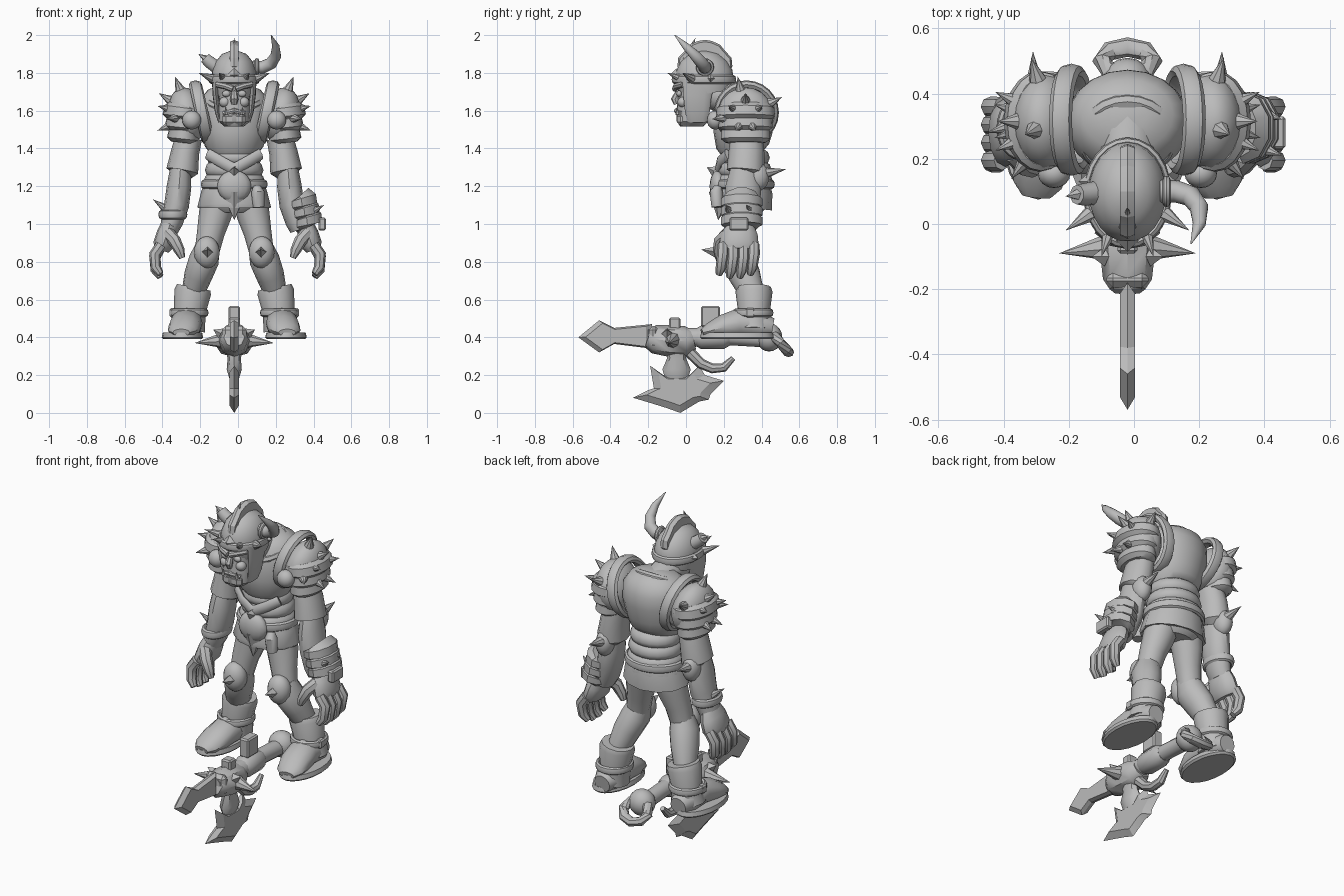
import bpy, bmesh, math
from mathutils import Vector, Matrix

cube = bpy.data.objects.get("Cube")
if cube:
    bpy.data.objects.remove(cube, do_unlink=True)

CENTRE = -0.02          # body symmetry plane
AXES = {"X": Vector((1, 0, 0)), "Y": Vector((0, 1, 0)), "Z": Vector((0, 0, 1))}

grey = bpy.data.materials.new("plain grey")
grey.use_nodes = True
grey.diffuse_color = (0.5, 0.5, 0.5, 1)
grey.node_tree.nodes["Principled BSDF"].inputs["Base Color"].default_value = (0.5, 0.5, 0.5, 1)


def finish(bm, name, mirror=False, angle=40):
    bmesh.ops.recalc_face_normals(bm, faces=bm.faces)
    mesh = bpy.data.meshes.new(name)
    bm.to_mesh(mesh)
    bm.free()
    mesh.materials.append(grey)
    obj = bpy.data.objects.new(name, mesh)
    obj.location.x = CENTRE
    bpy.context.collection.objects.link(obj)
    bpy.ops.object.select_all(action='DESELECT')
    obj.select_set(True)
    bpy.context.view_layer.objects.active = obj
    bpy.ops.object.shade_smooth_by_angle(angle=math.radians(angle))
    if mirror:
        obj.modifiers.new("Mirror", 'MIRROR').use_mirror_merge = False
    return obj


def tube(name, points, radii, mirror=False, ref="Y", sides=12, closed=False):
    """Loft along a path; a radius pair is (along ref, across ref)."""
    pts = [Vector(p) for p in points]
    count = len(pts)
    if not isinstance(radii, (list, tuple)):
        radii = [radii] * count
    bm = bmesh.new()
    rings = []
    for i, p in enumerate(pts):
        after = pts[(i + 1) % count] if closed else pts[min(i + 1, count - 1)]
        before = pts[i - 1] if closed else pts[max(i - 1, 0)]
        t = (after - before).normalized()
        u = (AXES[ref] - t * t.dot(AXES[ref])).normalized()
        v = t.cross(u)
        r = radii[i]
        ru, rv = r if isinstance(r, (list, tuple)) else (r, r)
        turns = [math.tau * k / sides for k in range(sides)]
        rings.append([bm.verts.new(p + u * ru * math.cos(a) + v * rv * math.sin(a)) for a in turns])
    for i in range(count if closed else count - 1):
        a, b = rings[i], rings[(i + 1) % count]
        for k in range(sides):
            n = (k + 1) % sides
            bm.faces.new((a[k], a[n], b[n], b[k]))
    if not closed:
        bm.faces.new(rings[0])
        bm.faces.new(rings[-1])
    return finish(bm, name, mirror)


def body(name, rows, mirror=False, x=0, sides=20):
    """Upright loft; rows are (y, z, depth radius, width radius)."""
    return tube(name, [(x, r[0], r[1]) for r in rows], [r[2:] for r in rows], mirror, sides=sides)


def hoop(name, centre, size, thick, axis="Z", tilt=0, mirror=False, steps=24):
    """Elliptical ring around an axis, with (first, second) radii."""
    pts = []
    for i in range(steps):
        a = math.tau * i / steps
        c, s = size[0] * math.cos(a), size[1] * math.sin(a)
        offset = {"X": (0, c, s), "Y": (c, 0, s), "Z": (c, s, 0)}[axis]
        turn = Matrix.Rotation(tilt, 3, "X" if axis == "Z" else "Y")
        pts.append(Vector(centre) + turn @ Vector(offset))
    return tube(name, pts, [thick] * steps, mirror, axis, 8, True)


def ball(name, centre, size, mirror=False, tilt=0):
    bm = bmesh.new()
    m = Matrix.LocRotScale(Vector(centre), Matrix.Rotation(tilt, 3, "Y"), Vector(size))
    bmesh.ops.create_uvsphere(bm, u_segments=16, v_segments=10, radius=1, matrix=m)
    return finish(bm, name, mirror)


def spike(name, base, tip, radius, mirror=False, sides=8):
    base, tip = Vector(base), Vector(tip)
    d = tip - base
    m = Matrix.Translation((base + tip) / 2) @ AXES["Z"].rotation_difference(d).to_matrix().to_4x4()
    bm = bmesh.new()
    bmesh.ops.create_cone(bm, cap_ends=True, segments=sides, radius1=radius, radius2=0,
                          depth=d.length, matrix=m)
    return finish(bm, name, mirror)


def block(name, centre, size, mirror=False, bevel=0.008):
    bm = bmesh.new()
    m = Matrix.LocRotScale(Vector(centre), None, Vector(size))
    bmesh.ops.create_cube(bm, size=1, matrix=m)
    bmesh.ops.bevel(bm, geom=bm.edges[:], offset=bevel, segments=1, affect='EDGES')
    return finish(bm, name, mirror, 20)


def blade(name, outline, centre, thick, inset=0.7):
    """Ground blade in the side plane: thick core, sharp outline."""
    bm = bmesh.new()
    edge = [bm.verts.new((0, y, z)) for y, z in outline]
    for side in (-1, 1):
        core = [bm.verts.new((side * thick / 2, centre[0] + (y - centre[0]) * inset,
                              centre[1] + (z - centre[1]) * inset)) for y, z in outline]
        for k in range(len(edge)):
            n = (k + 1) % len(edge)
            bm.faces.new((edge[k], edge[n], core[n], core[k]))
        bm.faces.new(core)
    return finish(bm, name, angle=15)


# Torso: rounded chest, layered waist, hips and skirt
body("chest", [(.31, 1.37, .11, .125), (.3, 1.41, .14, .155), (.3, 1.48, .155, .175), (.31, 1.58, .165, .19),
               (.325, 1.66, .15, .18), (.335, 1.71, .11, .14), (.335, 1.735, .05, .06)])
for i in range(3):
    z, w = 1.19 + i * .065, .16 - i * .009
    body("waist_band", [(.31, z - .01, w - .04, w - .025), (.31, z + .005, w - .018, w - .005), (.31, z + .03, w - .008, w + .004),
                        (.31, z + .06, w - .018, w - .006), (.31, z + .085, w - .05, w - .03)])
tube("belly_plate", [(.14, .22, 1.37), (.08, .18, 1.335), (0, .168, 1.29)], [(.03, .015)] * 3, True, "Z", 8)
body("hips", [(.31, 1.06, .09, .12), (.31, 1.1, .13, .165), (.31, 1.17, .145, .17), (.31, 1.23, .12, .14)])
body("hip_skirt", [(.3, 1.085, .15, .19), (.3, 1.09, .155, .195), (.31, 1.17, .148, .175), (.31, 1.23, .13, .155)],
     sides=12)
hoop("belt", (0, .31, 1.21), (.162, .145), (.025, .015))
spike("front_flap", (0, .19, 1.16), (0, .17, 1.02), .07, sides=6)
ball("buckle", (0, .17, 1.2), (.09, .045, .085))
spike("buckle_stud", (0, .15, 1.28), (0, .11, 1.3), .028, sides=4)
tube("side_pouch", [(.12, .17, 1.2), (.125, .16, 1.17), (.13, .165, 1.09)], [.02, .035, .03])
tube("neck", [(0, .3, 1.64), (0, .2, 1.68), (0, .09, 1.7)], [.1, .09, .08], ref="Z")
hoop("collar", (0, .27, 1.66), (.13, .12), .025, tilt=.5)

# Shoulder guards: cap, overlapping lames, rows of spikes
hoop("shoulder_strap", (.172, .32, 1.59), (.15, .152), (.035, .022), "X", .22, True)
shoulder, extent = Vector((.25, .315, 1.575)), Vector((.1, .15, .15))
ball("shoulder_cap", shoulder, extent, True, .2)
for i in range(3):
    z, w = 1.57 - i * .06, .012 * i
    tube("shoulder_lame", [(.262, .315, z + .06), (.265, .315, z + .045), (.27, .315, z), (.272, .315, z - .02)],
         [(.135 - w, .085 - w), (.152 - w, .105 - w), (.155 - w, .11 - w), (.13 - w, .085 - w)], True, sides=20)
ball("shoulder_knob", (.225, .155, 1.55), (.05, .045, .05), True)
for d in ((.9, 0, .55), (1, -.45, .25), (1, .45, .25), (1, -.25, -.4), (1, .25, -.4), (.4, -.2, 1),
          (.3, 1, .5), (.7, -.9, -.1)):
    d = Vector(d).normalized()
    base = shoulder + Vector(a * b for a, b in zip(d, extent))
    spike("shoulder_spike", base, base + d * .075, .027, True)

# Arms
tube("upper_arm", [(.24, .32, 1.46), (.26, .32, 1.38), (.275, .315, 1.28), (.28, .31, 1.265)],
     [(.085, .07), (.095, .075), (.1, .085), (.08, .06)], True)
tube("forearm", [(.285, .31, 1.29), (.292, .305, 1.2), (.305, .3, 1.1), (.33, .29, 1.01), (.345, .29, .97)],
     [(.075, .055), (.095, .065), (.09, .066), (.078, .058), (.07, .05)], True)
ball("elbow_guard", (.285, .38, 1.25), (.05, .06, .075), True)
spike("elbow_spike", (.285, .42, 1.27), (.29, .53, 1.29), .03, True)
for i in range(3):
    x, z = .355 + i * .014, 1.115 - i * .05
    tube("left_bracer_plate", [(x - .01, .295, z + .03), (x, .295, z + .02), (x + .005, .295, z - .02),
                               (x + .01, .295, z - .03)],
         [(.09, .07), (.11, .085), (.11, .085), (.09, .07)], sides=10)
for y in (.23, .34):
    spike("left_bracer_spike", (.42, y, 1.07), (.475, y - .02, 1.1), .022)
block("left_bracer_clasp", (.465, .28, 1.), (.04, .1, .07))
hoop("right_wrist_band", (-.325, .295, 1.05), (.062, .085), (.025, .015))
spike("right_bracer_spike", (-.36, .3, 1.08), (-.43, .28, 1.13), .025)


def hand(side, label, shift):
    """Palm, four fingers and thumb; shift moves the hand outwards."""
    def place(points):
        return [(side * (x + shift), y, z) for x, y, z in points]

    tube(label + "_palm", place([(.34, .29, 1.), (.355, .285, .95), (.375, .28, .89), (.385, .28, .86)]),
         [(.07, .045), (.095, .055), (.105, .055), (.09, .04)])
    for i in range(4):
        y, drop = .195 + i * .055, .015 if i in (1, 2) else 0
        tube(label + "_finger", place([(.385, y, .89), (.42, y, .84 - drop), (.415, y - .01, .77 - drop),
                                       (.39, y - .02, .735 - drop)]), [.03, .031, .028, .018], sides=8)
    tube(label + "_thumb", place([(.35, .22, .95), (.315, .18, .91), (.29, .17, .86), (.275, .17, .82)]),
         [.035, .034, .028, .016], sides=8)


hand(1, "left", .035)
hand(-1, "right", 0)

# Legs, knee guards and boots
tube("thigh", [(.08, .31, 1.14), (.103, .3, 1.04), (.125, .28, .95), (.145, .27, .85)], [.095, .086, .073, .065], True)
tube("shin", [(.14, .26, .88), (.16, .27, .81), (.19, .31, .73), (.22, .35, .63)],
     [(.07, .065), (.09, .08), (.085, .075), (.065, .06)], True)
ball("knee_guard", (.145, .21, .85), (.068, .06, .085), True)
spike("knee_stud", (.142, .17, .85), (.14, .08, .865), .034, True, 4)
tube("boot_shaft", [(.215, .36, .665), (.22, .36, .64), (.235, .36, .54), (.25, .36, .44)], [.09, .098, .085, .095], True)
hoop("boot_strap", (.24, .355, .53), (.09, .094), (.022, .014), mirror=True)
block("boot_clasp", (.325, .34, .53), (.035, .05, .05), True)
tube("boot_foot", [(.25, .46, .45), (.25, .4, .46), (.252, .28, .475), (.262, .19, .455), (.276, .12, .435), (.28, .085, .425)],
     [(.05, .05), (.07, .08), (.08, .085), (.062, .088), (.04, .075), (.02, .045)], True, "Z")
body("boot_sole", [(.27, .39, .185, .1), (.27, .4, .195, .11), (.27, .425, .19, .104)], True, .274)

# Head
body("face", [(.03, 1.515, .06, .05), (.03, 1.54, .08, .08), (.035, 1.6, .085, .085), (.05, 1.67, .095, .08),
              (.07, 1.76, .12, .105)])
block("jaw", (0, -.008, 1.555), (.125, .08, .07), bevel=.02)
tube("lip", [(-.055, -.025, 1.585), (0, -.05, 1.6), (.055, -.025, 1.585)], .014, ref="Z", sides=8)
tube("nose", [(0, -.04, 1.7), (0, -.058, 1.66), (0, -.05, 1.635)], [.015, .022, .015], ref="Y", sides=8)
ball("eye", (.042, -.036, 1.69), (.022, .014, .017), True)
tube("brow", [(.008, -.058, 1.715), (.045, -.052, 1.73), (.09, -.015, 1.74)], .017, True, "Z", 8)
ball("cheek", (.05, -.015, 1.645), (.03, .03, .028), True)
for x, height in ((.012, .02), (.045, .04)):
    spike("tooth", (x, -.045, 1.58), (x, -.05, 1.58 + height), .012, True, 6)
tube("cheek_guard", [(.1, .07, 1.76), (.098, .06, 1.68), (.088, .06, 1.59), (.075, .06, 1.54)],
     [(.09, .018), (.075, .016), (.065, .014), (.05, .01)], True)

# Helmet with crest, horns and studs
body("helmet", [(.11, 1.69, .135, .11), (.1, 1.75, .155, .12), (.095, 1.81, .15, .118), (.095, 1.86, .125, .098),
                (.095, 1.9, .08, .065), (.095, 1.92, .015, .012)], sides=24)
hoop("helmet_rim", (0, .095, 1.765), (.122, .157), (.024, .014))
arc = [math.radians(20 + 14 * i) for i in range(11)]
outer = [(.1 - (.17 if i % 2 else .155) * math.cos(a), 1.76 + .215 * math.sin(a)) for i, a in enumerate(arc)]
inner = [(.1 - .13 * math.cos(a), 1.76 + .13 * math.sin(a)) for a in reversed(arc)]
blade("crest", outer + inner, (.1, 1.8), .045, .94)
spike("crest_tip", (0, .0, 1.87), (0, .05, 1.985), .03, sides=6)
tube("left_horn", [(.1, .1, 1.83), (.15, .1, 1.83), (.195, .085, 1.85), (.22, .05, 1.89), (.22, 0, 1.94), (.195, -.06, 2.0)],
     [.036, .034, .033, .029, .02, .002], ref="Z", sides=12)
hoop("left_horn_ring", (.12, .1, 1.83), (.036, .036), .012, "X", steps=16)
tube("right_horn_stub", [(-.1, .095, 1.835), (-.135, .09, 1.86), (-.155, .09, 1.88)], [.036, .034, .03], sides=10)
spike("right_horn_splinter", (-.15, .09, 1.875), (-.19, .085, 1.9), .02, sides=5)
spike("rim_side_spike", (.115, .03, 1.77), (.19, -.02, 1.8), .025, True)
spike("rim_front_spike", (.06, -.04, 1.775), (.08, -.1, 1.8), .02, True)
spike("rim_front_stud", (0, -.05, 1.79), (0, -.085, 1.79), .036, sides=4)
spike("rim_side_stud", (.122, .13, 1.77), (.15, .13, 1.77), .026, True, 4)

# Weapon lying between the feet
tube("weapon_handle", [(0, -.2, .4), (0, .05, .4), (0, .2, .405), (0, .45, .39)], [.045, .05, .045, .045], ref="Z")
tube("handle_sleeve", [(0, .05, .4), (0, .08, .4), (0, .2, .4), (0, .23, .4)], [.045, .062, .062, .045], ref="Z", sides=10)
tube("weapon_socket", [(0, -.2, .4), (0, -.17, .39), (0, -.08, .38), (0, 0, .38), (0, .04, .39)],
     [.055, .075, .085, .08, .055], ref="Z", sides=8)
blade("spear_tip", [(-.57, .4), (-.46, .49), (-.38, .45), (-.18, .47), (-.18, .34), (-.38, .365), (-.46, .32)],
      (-.36, .405), .045, .82)
blade("weapon_blade", [(-.28, .08), (-.2, .12), (-.17, .13), (-.19, .25), (-.12, .2), (.02, .2), (.07, .25), (.1, .2),
                       (.2, .17), (.13, .1), (.12, .07), (.07, .06), (-.03, 0), (-.1, .025), (-.18, .05)],
      (-.04, .13), .05)
tube("blade_neck", [(0, -.05, .34), (0, -.05, .29), (0, -.05, .23), (0, -.05, .18)],
     [(.06, .05), (.05, .035), (.075, .04), (.06, .025)], sides=8)
spike("socket_side_spike", (.05, -.07, .385), (.21, -.09, .37), .045, True)
spike("socket_stud", (.07, -.1, .42), (.11, -.1, .44), .03, True, 4)
block("socket_lug", (0, -.06, .47), (.06, .06, .07))
block("handle_lug", (0, .13, .51), (.06, .1, .11))
block("socket_collar", (0, -.17, .4), (.13, .05, .12), bevel=.02)
tube("weapon_hook", [(0, .02, .32), (0, .08, .26), (0, .14, .235), (0, .2, .24), (0, .25, .29)],
     [.03, .028, .026, .024, .014], ref="Z", sides=8)
ball("pommel", (0, .44, .4), (.075, .07, .075))
hoop("pommel_ring", (0, .5, .37), (.078, .065), (.026, .03), tilt=-.85, steps=8)
